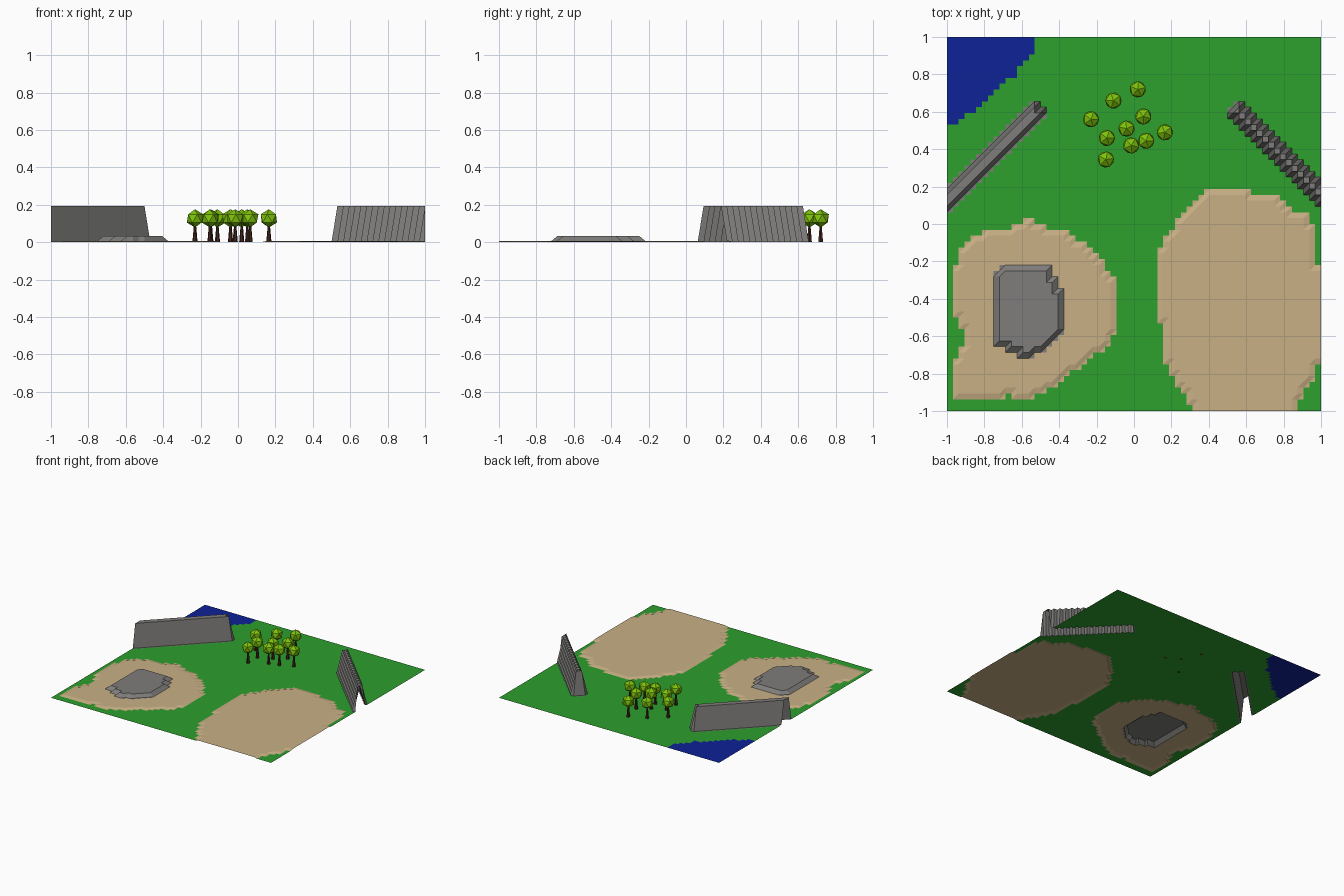
import bpy, bmesh, math, random
from mathutils import Matrix

if "Cube" in bpy.data.objects:
    bpy.data.objects.remove(bpy.data.objects["Cube"])

random.seed(4)
N = 64            # terrain cells per side
S = 2 / N


def mat(name, r, g, b):
    m = bpy.data.materials.new(name)
    lin = [((c / 255 + 0.055) / 1.055) ** 2.4 if c > 10 else c / 255 / 12.92 for c in (r, g, b)]
    m.diffuse_color = (*lin, 1)
    m.use_nodes = True
    m.node_tree.nodes["Principled BSDF"].inputs["Base Color"].default_value = m.diffuse_color
    return m


grass = mat("grass_green", 45, 160, 45)
sand = mat("sand", 201, 176, 133)
water = mat("water_blue", 13, 34, 150)
rock = mat("rock_grey", 126, 125, 123)
leaf = mat("leaf_green", 126, 196, 10)
bark = mat("bark_brown", 66, 36, 28)

# Painted region outlines, in hundredths of a unit
LAKE = [(-101, 101), (-53, 101), (-53, 91), (-60, 87), (-63, 80), (-72, 73),
        (-80, 66), (-87, 60), (-97, 53), (-101, 53)]
LEFT_SAND = [(-87, -7), (-80, -4), (-66, -2), (-60, 0), (-59, 3), (-53, 3), (-50, -1),
             (-37, -3), (-30, -8), (-19, -17), (-13, -27), (-9, -31), (-9, -56),
             (-14, -65), (-24, -72), (-37, -83), (-48, -90), (-53, -93), (-64, -93),
             (-67, -91), (-70, -94), (-97, -94), (-97, -74), (-90, -62), (-94, -52),
             (-97, -47), (-97, -28), (-93, -15)]
RIGHT_SAND = [(41, 19), (60, 19), (62, 16), (77, 15), (83, 9), (92, 5), (97, -3),
              (97, -20), (101, -24), (101, -67), (96, -83), (91, -89), (87, -101),
              (34, -101), (25, -90), (17, -75), (14, -54), (13, -39), (12, -20),
              (15, -11), (22, 1), (30, 9)]
PLATEAU = [(-64, -21), (-47, -21), (-44, -24), (-41, -31), (-37, -36), (-37, -56),
           (-41, -62), (-47, -68), (-56, -72), (-60, -72), (-66, -68), (-76, -65),
           (-76, -31), (-72, -24)]


def inside(poly, x, y):
    hit = False
    for (x1, y1), (x2, y2) in zip(poly, poly[1:] + poly[:1]):
        if (y1 > y) != (y2 > y) and x < x1 + (y - y1) * (x2 - x1) / (y2 - y1):
            hit = not hit
    return hit


# Vertices lifted into the two diagonal ridges, three diagonals wide
ridge = set()
for i in range(17):
    for d in (35, 36, 37):
        if i + d <= 52 and not (i == 16 and d == 36):
            ridge.add((i, i + d))
for i in range(49, N + 1):
    for s in (100, 101, 102):
        if s - i <= 52 and not (i == 49 and s != 100):
            ridge.add((i, s - i))

# Material of each cell: 0 grass, 1 sand, 2 water, 3 rock
cell = {}
for i in range(N):
    for j in range(N):
        x, y = ((i + 0.5) * S - 1) * 100, ((j + 0.5) * S - 1) * 100
        corners = {(i, j), (i + 1, j), (i, j + 1), (i + 1, j + 1)}
        k = 0
        if inside(LAKE, x, y):
            k = 2
        if inside(LEFT_SAND, x, y) or inside(RIGHT_SAND, x, y):
            k = 1
        if inside(PLATEAU, x, y) or corners & ridge:
            k = 3
        cell[i, j] = k


def height(i, j):
    if (i, j) in ridge:
        return 0.193
    near = [cell.get((i + a, j + b)) for a in (-1, 0) for b in (-1, 0)]
    near = [n for n in near if n is not None]
    if j < 30 and all(n == 3 for n in near):
        return 0.033
    if j < 40 and all(n in (1, 3) for n in near):
        return 0.007
    return 0.0


# Terrain sheet
bm = bmesh.new()
v = {(i, j): bm.verts.new((i * S - 1, j * S - 1, height(i, j)))
     for i in range(N + 1) for j in range(N + 1)}
for (i, j), k in cell.items():
    a, b, c, d = v[i, j], v[i + 1, j], v[i + 1, j + 1], v[i, j + 1]
    for tri in ((a, b, c), (a, c, d)):
        bm.faces.new(tri).material_index = k
me = bpy.data.meshes.new("terrain")
bm.to_mesh(me)
bm.free()
for m in (grass, sand, water, rock):
    me.materials.append(m)
bpy.context.collection.objects.link(bpy.data.objects.new("terrain", me))

# Grove of low-poly trees
TREES = [(.02, .72), (-.11, .66), (-.23, .56), (.05, .575), (-.04, .51),
         (-.145, .46), (.165, .49), (.065, .445), (-.015, .42), (-.15, .345)]
for n, (x, y) in enumerate(TREES, 1):
    turn = random.uniform(0, math.tau)
    bm = bmesh.new()
    # tapered trunk
    bmesh.ops.create_cone(bm, cap_ends=True, segments=6, radius1=0.014, radius2=0.006,
                          depth=0.09, matrix=Matrix.Translation((0, 0, 0.045)))
    trunk_faces = set(bm.faces)
    # faceted crown
    bmesh.ops.create_icosphere(bm, subdivisions=1, radius=0.049,
                               matrix=Matrix.Translation((0, 0, 0.127)))
    for f in bm.faces:
        f.material_index = 0 if f in trunk_faces else 1
    me = bpy.data.meshes.new("tree")
    bm.to_mesh(me)
    bm.free()
    me.materials.append(bark)
    me.materials.append(leaf)
    ob = bpy.data.objects.new(f"tree_{n}", me)
    ob.location = (x, y, 0)
    ob.rotation_euler.z = turn
    bpy.context.collection.objects.link(ob)
